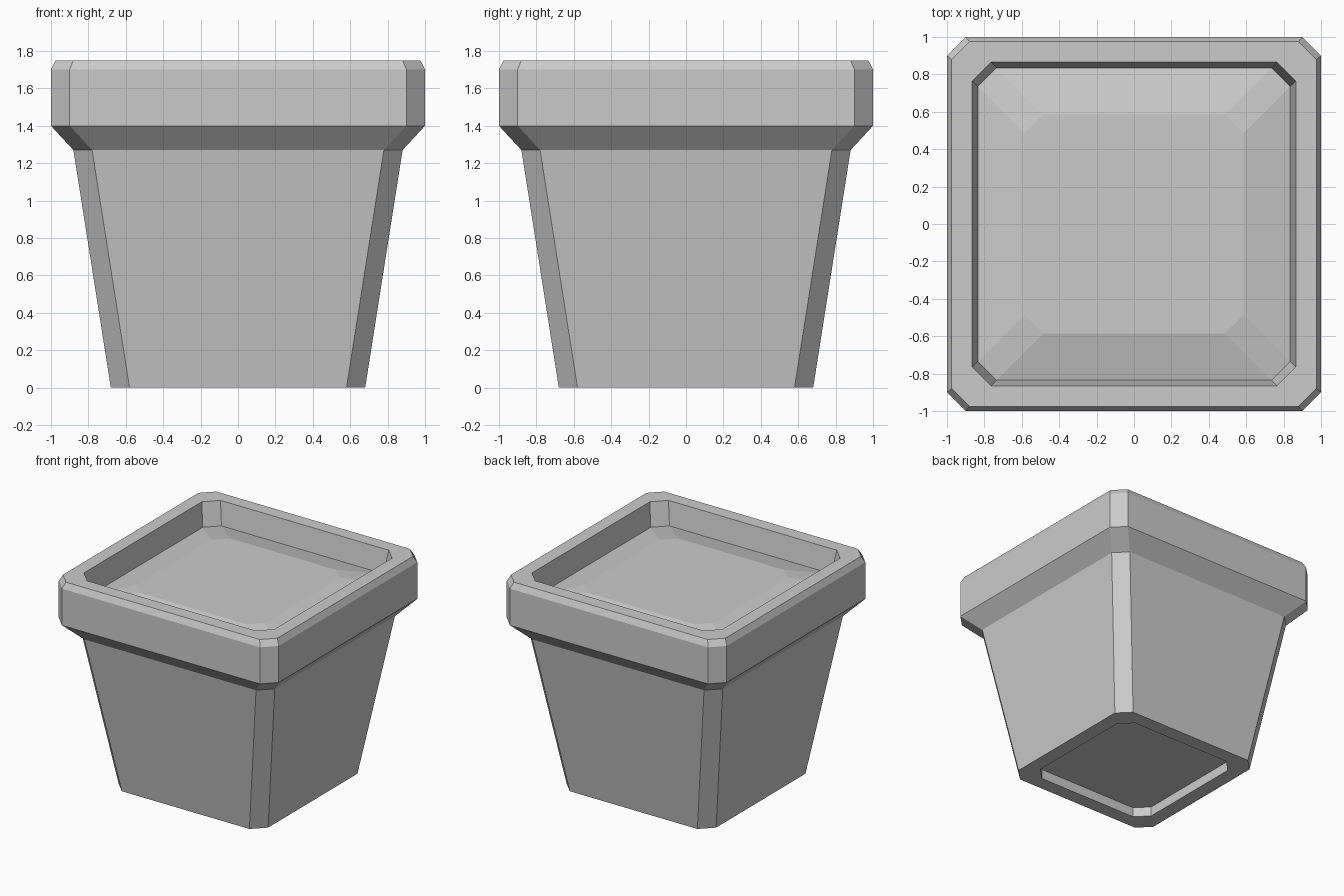
import bpy
import bmesh

if "Cube" in bpy.data.objects:
    bpy.data.objects.remove(bpy.data.objects["Cube"])

clay = bpy.data.materials.new("light_grey_clay")
clay.diffuse_color = (0.6, 0.6, 0.6, 1)
clay.use_nodes = True
clay.node_tree.nodes["Principled BSDF"].inputs["Base Color"].default_value = clay.diffuse_color


def ring(bm, w, c, z):
    """Square outline of half-width w with corners cut by c."""
    k = w - c
    pts = [(w, -k), (w, k), (k, w), (-k, w), (-w, k), (-w, -k), (-k, -w), (k, -w)]
    return [bm.verts.new((x, y, z)) for x, y in pts]


def loft(name, profile, cap_start=False, cap_end=False):
    """Join cut-corner rings (half-width, corner cut, height) into one surface."""
    bm = bmesh.new()
    rings = [ring(bm, *p) for p in profile]
    for a, b in zip(rings, rings[1:]):
        for i in range(8):
            j = (i + 1) % 8
            bm.faces.new((a[i], a[j], b[j], b[i]))
    if cap_start:
        bm.faces.new(rings[0][::-1])
    if cap_end:
        bm.faces.new(rings[-1])
    mesh = bpy.data.meshes.new(name)
    bm.to_mesh(mesh)
    bm.free()
    mesh.materials.append(clay)
    obj = bpy.data.objects.new(name, mesh)
    bpy.context.collection.objects.link(obj)
    return obj


# Pot: recessed underside, tapered body, flared rim, inner lip
loft("planter_pot", [
    (0.56, 0.10, 0.08),
    (0.56, 0.10, 0.00),
    (0.68, 0.10, 0.00),
    (0.88, 0.10, 1.27),
    (1.00, 0.10, 1.40),
    (1.00, 0.10, 1.70),
    (0.975, 0.095, 1.75),
    (0.865, 0.10, 1.75),
    (0.835, 0.10, 1.56),
], cap_start=True)

# Soil: shallow mound with a flat top
loft("soil", [
    (0.835, 0.10, 1.56),
    (0.585, 0.10, 1.62),
], cap_end=True)
